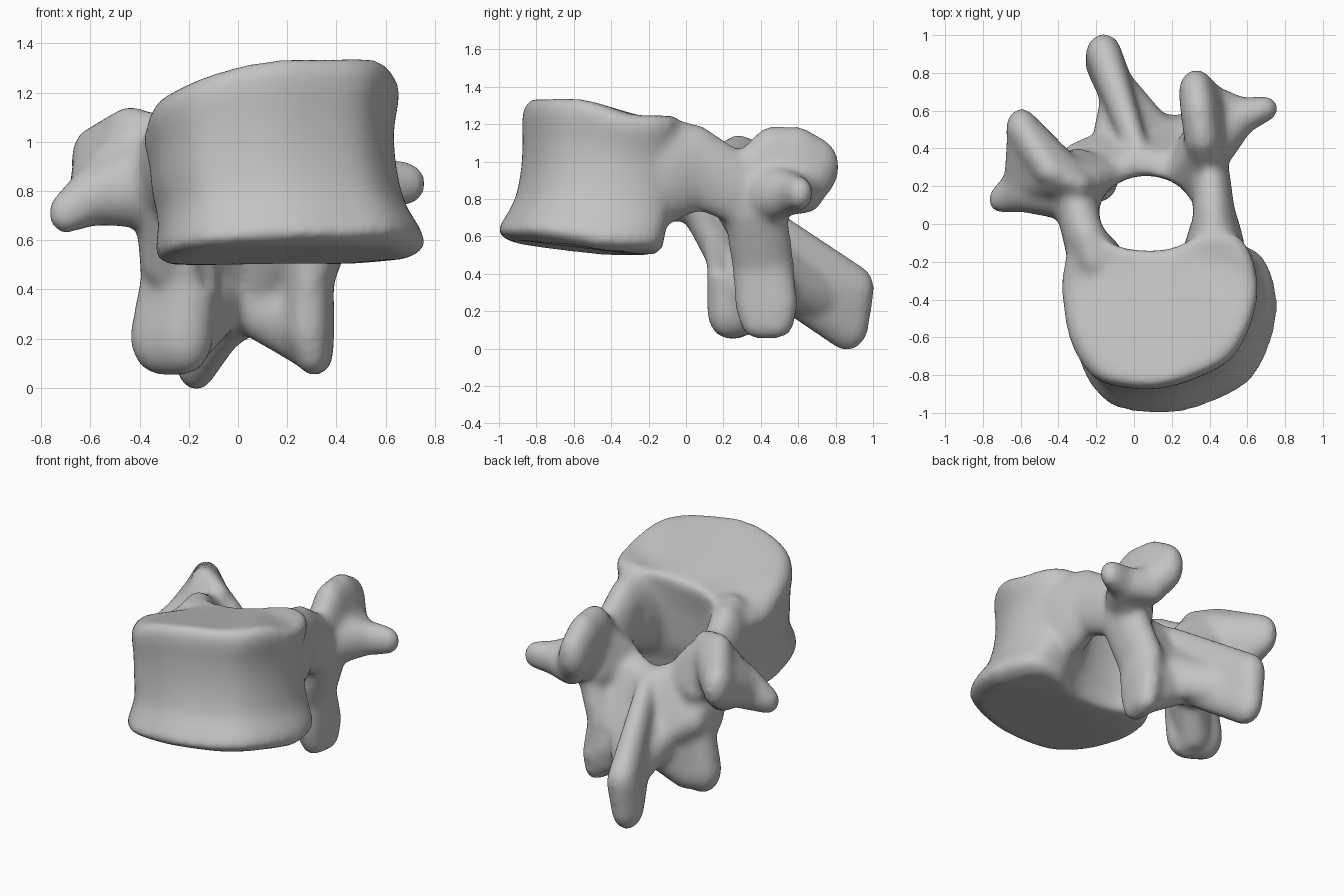
import bpy
import bmesh
from math import exp
from mathutils import Matrix, Vector

cube = bpy.data.objects.get("Cube")
if cube:
    bpy.data.objects.remove(cube, do_unlink=True)

bone = bpy.data.materials.new("bone grey")
bone.use_nodes = True
bone.diffuse_color = (0.55, 0.55, 0.55, 1)
bone.node_tree.nodes["Principled BSDF"].inputs["Base Color"].default_value = (0.55, 0.55, 0.55, 1)

whole = bmesh.new()


def add(part):
    """Put a closed part into the whole."""
    bmesh.ops.recalc_face_normals(part, faces=part.faces[:])
    mesh = bpy.data.meshes.new("part")
    part.to_mesh(mesh)
    part.free()
    whole.from_mesh(mesh)
    bpy.data.meshes.remove(mesh)


def hull(*blobs):
    """Convex skin around ellipsoids given as (centre, radii)."""
    part = bmesh.new()
    for centre, radii in blobs:
        size = Matrix.Diagonal((*radii, 1))
        bmesh.ops.create_icosphere(part, subdivisions=3, radius=1,
                                   matrix=Matrix.Translation(centre) @ size)
    bmesh.ops.delete(part, geom=part.faces[:], context='FACES_ONLY')
    bmesh.ops.convex_hull(part, input=part.verts[:])
    inside = [v for v in part.verts if not v.link_faces]
    bmesh.ops.delete(part, geom=inside, context='VERTS')
    loose = [e for e in part.edges if not e.link_faces]
    bmesh.ops.delete(part, geom=loose, context='EDGES')
    add(part)


def chain(*blobs):
    """Limb made of hulls between successive ellipsoids."""
    for a, b in zip(blobs, blobs[1:]):
        hull(a, b)


def spline(points, closed, steps=4):
    """Smooth curve through points of any dimension."""
    p = [Vector(q) for q in points]
    p = [p[-1], *p, p[0], p[1]] if closed else [p[0], *p, p[-1]]
    curve = []
    for a, b, c, d in zip(p, p[1:], p[2:], p[3:]):
        for s in range(steps):
            t = s / steps
            curve.append((2 * b + (c - a) * t + (2 * a - 5 * b + 4 * c - d) * t ** 2
                          + (3 * b - a - 3 * c + d) * t ** 3) / 2)
    return curve if closed else curve + [p[-1]]


# Drum-shaped body: one outline, lofted with a waist between the end plates
outline = spline([(-.33, -.12), (-.38, -.25), (-.38, -.42), (-.33, -.63), (-.21, -.79),
                  (-.03, -.84), (.15, -.84), (.33, -.79), (.51, -.7), (.61, -.55),
                  (.66, -.36), (.63, -.18), (.54, -.07), (.38, -.06), (.23, -.13),
                  (.08, -.15), (-.08, -.13), (-.2, -.08)], True)
middle = Vector((.14, -.45))


def top_z(x, y):
    step = min(1, max(0, (y + .6) / .35))
    dip = .05 * exp(-((x - .1) ** 2 + (y + .18) ** 2) / .05)
    return 1.34 - .5 * max(0, .25 - x) ** 2 - .09 * step * step * (3 - 2 * step) - dip


def bottom_z(x, y):
    return .5 + (.14 + .1 * x) * max(0, -.45 - y) + .1 * max(0, x - .45)


# (height fraction, shift x, shift y, scale x, scale y)
levels = spline([(0, .07, -.1, .92, .98), (.05, .075, -.115, 1.04, 1.12),
                 (.14, .07, -.095, 1.03, 1.09), (.3, .04, -.05, .96, 1.05),
                 (.5, .01, -.03, .95, 1.02), (.7, 0, -.02, .95, 1.02),
                 (.88, 0, -.01, .99, 1.05), (.96, 0, 0, .98, 1.04), (1, 0, 0, .9, .97)], False)
body = bmesh.new()
rings = []
for f, dx, dy, sx, sy in levels:
    ring = []
    for px, py in outline:
        x = middle.x + (px - middle.x) * sx + dx
        y = middle.y + (py - middle.y) * sy + dy
        ring.append(body.verts.new((x, y, bottom_z(x, y) * (1 - f) + top_z(x, y) * f)))
    rings.append(ring)
n = len(outline)
for low, high in zip(rings, rings[1:]):
    for i in range(n):
        j = (i + 1) % n
        body.faces.new((low[i], low[j], high[j], high[i]))
caps = [body.faces.new(rings[0][::-1]), body.faces.new(rings[-1])]
bmesh.ops.triangulate(body, faces=caps)
add(body)

# Pedicles joining the body to the arch
chain(((.42, -.2, .93), (.18, .13, .3)), ((.43, -.08, .95), (.15, .12, .28)),
      ((.42, .06, .97), (.115, .12, .23)), ((.41, .25, .87), (.1, .12, .2)))
chain(((-.2, -.2, .9), (.15, .13, .27)), ((-.25, -.06, .92), (.13, .12, .24)),
      ((-.29, .06, .88), (.12, .11, .21)), ((-.33, .2, .84), (.12, .1, .2)))
hull(((-.28, .06, .79), (.1, .11, .13)), ((-.3, .2, .5), (.09, .1, .1)))

# Laminae closing the arch behind the canal
r = (.085, .085, .09)
hull(((.38, .32, .76), r), ((.3, .2, .8), r), ((.05, .32, .73), r), ((.08, .46, .4), r),
     ((.28, .48, .42), r))
hull(((-.32, .2, .8), r), ((-.18, .2, .8), r), ((0, .32, .73), r), ((-.04, .46, .4), r),
     ((-.25, .3, .42), r), ((-.3, .35, .55), r))
hull(((.36, .42, 1), r), ((.39, .28, .92), r), ((.25, .27, .81), r), ((.33, .45, .75), r))
hull(((-.36, .26, 1), r), ((-.24, .23, .93), r), ((-.14, .25, .8), r), ((-.3, .32, .75), r))

# Lower joint processes with webs toward the middle
chain(((.4, .37, .75), (.1, .17, .15)), ((.29, .41, .46), (.1, .17, .15)))
hull(((.29, .41, .46), (.1, .165, .1)), ((.285, .36, .24), (.09, .1, .12)),
     ((.315, .5, .24), (.08, .1, .12)), ((.3, .38, .14), (.07, .09, .09)),
     ((.32, .48, .14), (.07, .1, .09)))
hull(((.08, .48, .32), (.09, .1, .13)), ((.28, .45, .28), (.1, .13, .17)),
     ((.3, .46, .15), (.06, .1, .09)))
hull(((-.32, .2, .72), (.1, .14, .15)), ((-.2, .22, .45), (.12, .11, .13)),
     ((-.28, .28, .45), (.115, .11, .13)))
hull(((-.2, .22, .45), (.12, .11, .13)), ((-.28, .28, .45), (.115, .11, .13)),
     ((-.22, .22, .21), (.12, .11, .16)), ((-.32, .28, .21), (.12, .11, .16)))
hull(((-.05, .45, .36), (.09, .1, .12)), ((-.2, .29, .34), (.14, .12, .15)),
     ((-.22, .3, .17), (.1, .11, .11)))

# Upper joint processes
hull(((.4, .3, .88), (.09, .1, .17)), ((.365, .45, 1.03), (.1, .11, .16)),
     ((.345, .6, 1.03), (.1, .11, .16)), ((.33, .7, .97), (.095, .12, .16)),
     ((.4, .64, .84), (.1, .1, .11)))
hull(((-.3, .21, .94), (.1, .09, .17)), ((-.44, .28, 1.0), (.1, .09, .15)),
     ((-.595, .5, .92), (.085, .115, .14)), ((-.52, .35, .79), (.1, .1, .11)))

# Side processes and the bone spreading from them to the joints
chain(((.45, .46, .83), (.11, .15, .15)), ((.57, .57, .83), (.08, .1, .11)),
      ((.69, .61, .83), (.075, .07, .09)))
hull(((.4, .64, .84), (.1, .1, .12)), ((.57, .58, .82), (.08, .09, .1)),
     ((.42, .4, .85), (.1, .1, .12)))
chain(((-.42, .17, .82), (.13, .14, .17)), ((-.58, .2, .79), (.1, .14, .13)),
      ((-.7, .13, .71), (.075, .075, .085)))
hull(((-.59, .46, .9), (.085, .1, .13)), ((-.6, .22, .79), (.09, .1, .11)),
     ((-.42, .23, .97), (.1, .09, .13)), ((-.42, .2, .85), (.1, .12, .13)))

# Rear spine blade on a flared root
hull(((.02, .38, .72), (.06, .08, .08)), ((-.02, .55, .32), (.08, .1, .13)),
     ((-.16, .9, .32), (.095, .11, .13)), ((-.17, .86, .13), (.09, .12, .145)))
hull(((.13, .48, .38), (.09, .09, .13)), ((-.13, .47, .4), (.09, .08, .12)),
     ((-.07, .7, .29), (.1, .1, .14)), ((0, .42, .6), (.07, .08, .08)))

# Oval cutter that rounds the canal
oval = bmesh.new()
bmesh.ops.create_cone(oval, cap_ends=True, segments=48, radius1=1, radius2=1, depth=1,
                      matrix=Matrix.Translation((.065, .06, .95)) @ Matrix.Diagonal((.25, .195, 1.1, 1)))
cutter_mesh = bpy.data.meshes.new("canal_cutter")
oval.to_mesh(cutter_mesh)
oval.free()
cutter = bpy.data.objects.new("canal_cutter", cutter_mesh)
cutter.hide_render = True
bpy.context.scene.collection.objects.link(cutter)

# Fuse everything into one smooth bone
mesh = bpy.data.meshes.new("vertebra")
whole.to_mesh(mesh)
whole.free()
vertebra = bpy.data.objects.new("vertebra", mesh)
bpy.context.scene.collection.objects.link(vertebra)


def fuse(name):
    remesh = vertebra.modifiers.new(name, 'REMESH')
    remesh.mode = 'VOXEL'
    remesh.voxel_size = .018


fuse("fuse")
canal = vertebra.modifiers.new("canal", 'BOOLEAN')
canal.operation = 'DIFFERENCE'
canal.solver = 'EXACT'
canal.object = cutter
fuse("even out")
soften = vertebra.modifiers.new("soften", 'SMOOTH')
soften.factor = .5
soften.iterations = 20
fused = bpy.data.meshes.new_from_object(
    vertebra.evaluated_get(bpy.context.evaluated_depsgraph_get()))
vertebra.modifiers.clear()
vertebra.data = fused
bpy.data.objects.remove(cutter)
bpy.data.meshes.remove(mesh)
fused.name = "vertebra"

fused.materials.clear()
fused.materials.append(bone)
for polygon in fused.polygons:
    polygon.material_index = 0
    polygon.use_smooth = True
